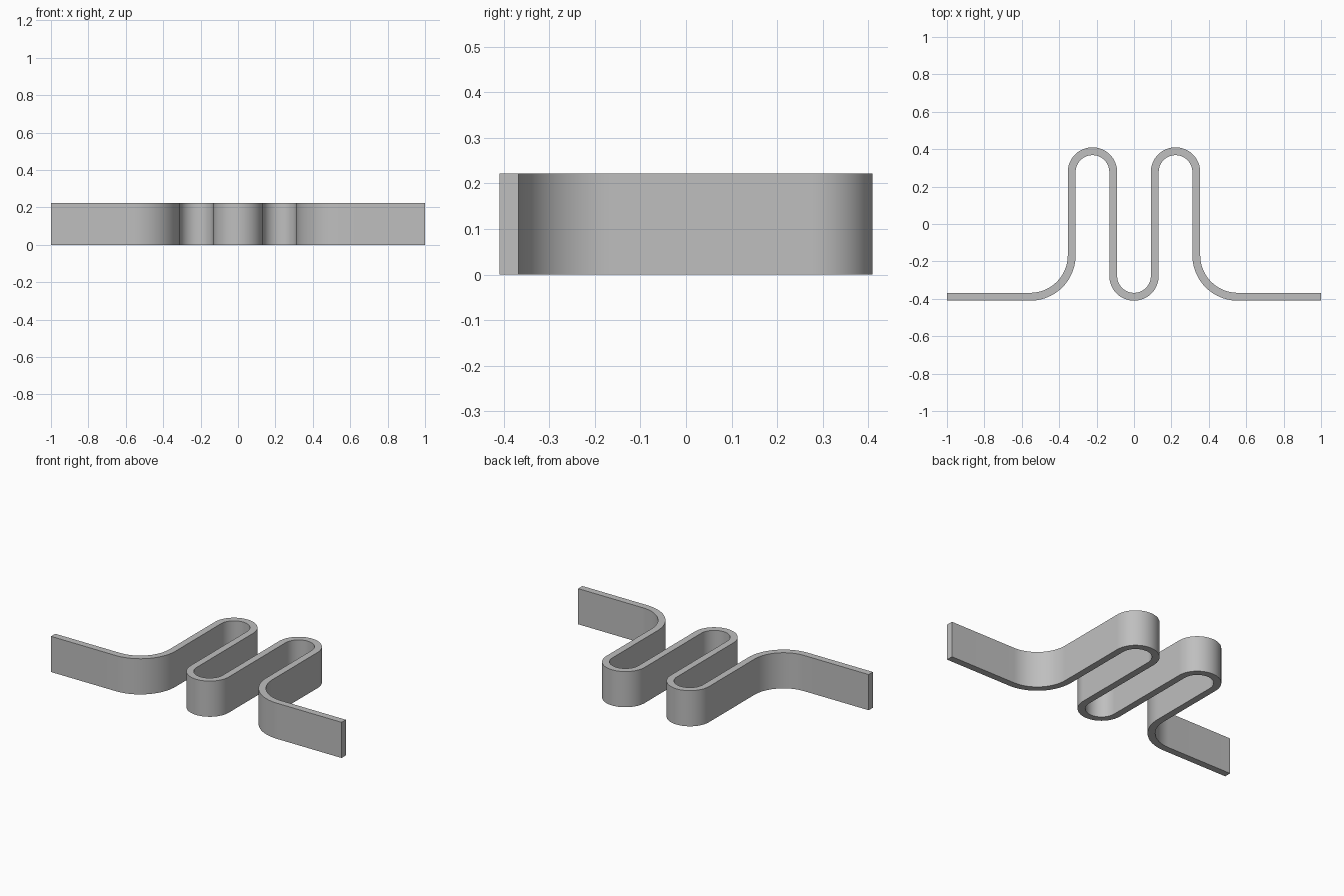
import bpy, bmesh
from math import cos, sin, pi, radians

cube = bpy.data.objects.get("Cube")
if cube:
    bpy.data.objects.remove(cube, do_unlink=True)

THICK, HEIGHT = 0.042, 0.222
R = 0.111                  # centreline radius of the tight bends
FLARE = 2 * R              # centreline radius of the outer bends
Y_END = 0.41 - THICK / 2   # centreline extent in y
Y_BEND = Y_END - R         # centre of the tight bends


def arc(cx, cy, radius, start, end, steps):
    """Centreline points with their outward-left normals; clockwise arcs point away from the centre."""
    side = 1 if end < start else -1
    result = []
    for i in range(steps + 1):
        a = radians(start + (end - start) * i / steps)
        d = (cos(a), sin(a))
        result.append((cx + radius * d[0], cy + radius * d[1], side * d[0], side * d[1]))
    return result


# Left half of the centreline, from the free end to the middle of the central bend
half = [(-1, -Y_END, 0, 1)]
half += arc(-5 * R, -Y_END + FLARE, FLARE, -90, 0, 20)
half += arc(-2 * R, Y_BEND, R, 180, 0, 32)
half += arc(0, -Y_BEND, R, 180, 270, 16)
path = half + [(-x, y, -nx, ny) for x, y, nx, ny in reversed(half[:-1])]

# Rectangular section swept along the centreline
bm = bmesh.new()
rings = []
for x, y, nx, ny in path:
    ring = []
    for s, z in ((-1, 0), (1, 0), (1, HEIGHT), (-1, HEIGHT)):
        k = s * THICK / 2
        ring.append(bm.verts.new((x + nx * k, y + ny * k, z)))
    rings.append(ring)
for a, b in zip(rings, rings[1:]):
    for i in range(4):
        j = (i + 1) % 4
        bm.faces.new((a[i], a[j], b[j], b[i]))
bm.faces.new(rings[0])
bm.faces.new(rings[-1])
bmesh.ops.recalc_face_normals(bm, faces=bm.faces)

mesh = bpy.data.meshes.new("spring_strip")
bm.to_mesh(mesh)
bm.free()
strip = bpy.data.objects.new("spring_strip", mesh)
bpy.context.collection.objects.link(strip)

# Plain grey metal
grey = bpy.data.materials.new("grey")
grey.use_nodes = True
colour = (0.52, 0.52, 0.52, 1)
grey.diffuse_color = colour
grey.node_tree.nodes["Principled BSDF"].inputs["Base Color"].default_value = colour
mesh.materials.append(grey)

bpy.ops.object.select_all(action='DESELECT')
strip.select_set(True)
bpy.context.view_layer.objects.active = strip
bpy.ops.object.shade_smooth_by_angle(angle=radians(30))
